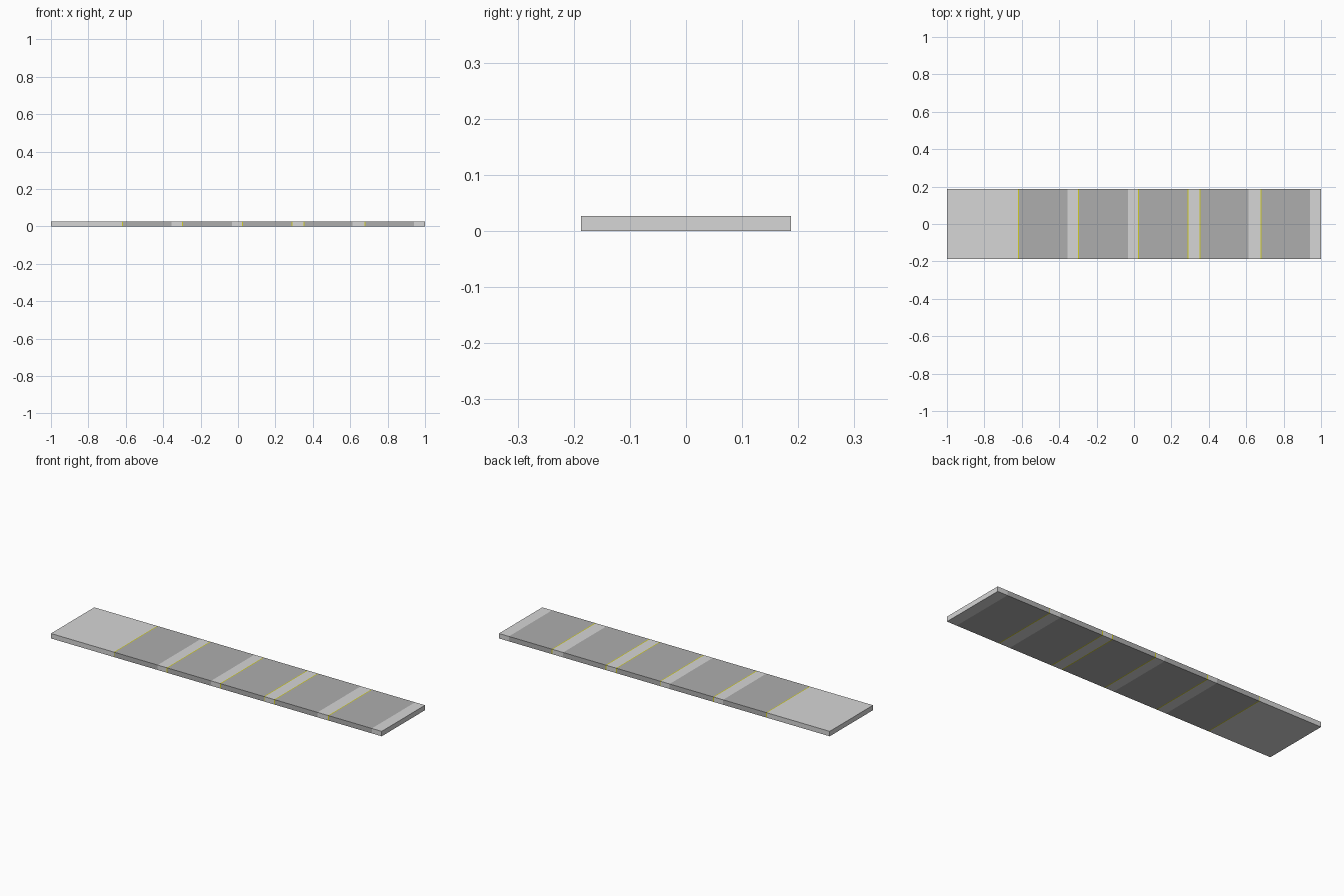
import bpy
import bmesh

if "Cube" in bpy.data.objects:
    bpy.data.objects.remove(bpy.data.objects["Cube"])

HALF_Y, HEIGHT = 0.187, 0.027


def material(name, rgb):
    m = bpy.data.materials.new(name)
    m.diffuse_color = (*rgb, 1.0)
    m.use_nodes = True
    m.node_tree.nodes["Principled BSDF"].inputs["Base Color"].default_value = m.diffuse_color
    return m


LIGHT, DARK, YELLOW = 0, 1, 2
mats = [material("light grey", (0.67, 0.67, 0.67)),
        material("mid grey", (0.42, 0.42, 0.42)),
        material("yellow line", (0.65, 0.62, 0.02))]

# Dark panels: start, end, yellow line at the start, yellow line at the end
panels = [(-0.62, -0.355, True, False),
          (-0.30, -0.032, True, False),
          (0.022, 0.292, True, True),
          (0.35, 0.612, True, False),
          (0.676, 0.94, True, False)]
LINE = 0.005

# Bands along the length: (end x, colour)
bands = []
for start, end, line_start, line_end in panels:
    bands.append((start, LIGHT))
    if line_start:
        bands.append((start + LINE, YELLOW))
    bands.append((end - LINE if line_end else end, DARK))
    if line_end:
        bands.append((end, YELLOW))
bands.append((1.0, LIGHT))

# Striped plank: one closed slab, divided at every band edge
bm = bmesh.new()


def ring(x):
    return [bm.verts.new((x, y, z)) for y, z in
            ((-HALF_Y, 0), (HALF_Y, 0), (HALF_Y, HEIGHT), (-HALF_Y, HEIGHT))]


prev = ring(-1.0)
bm.faces.new(prev)
for x, colour in bands:
    cur = ring(x)
    for i in range(4):
        j = (i + 1) % 4
        bm.faces.new((prev[i], prev[j], cur[j], cur[i])).material_index = colour
    prev = cur
bm.faces.new(prev)
bmesh.ops.recalc_face_normals(bm, faces=bm.faces)

mesh = bpy.data.meshes.new("striped_plank")
bm.to_mesh(mesh)
bm.free()
for m in mats:
    mesh.materials.append(m)
plank = bpy.data.objects.new("striped_plank", mesh)
bpy.context.collection.objects.link(plank)
